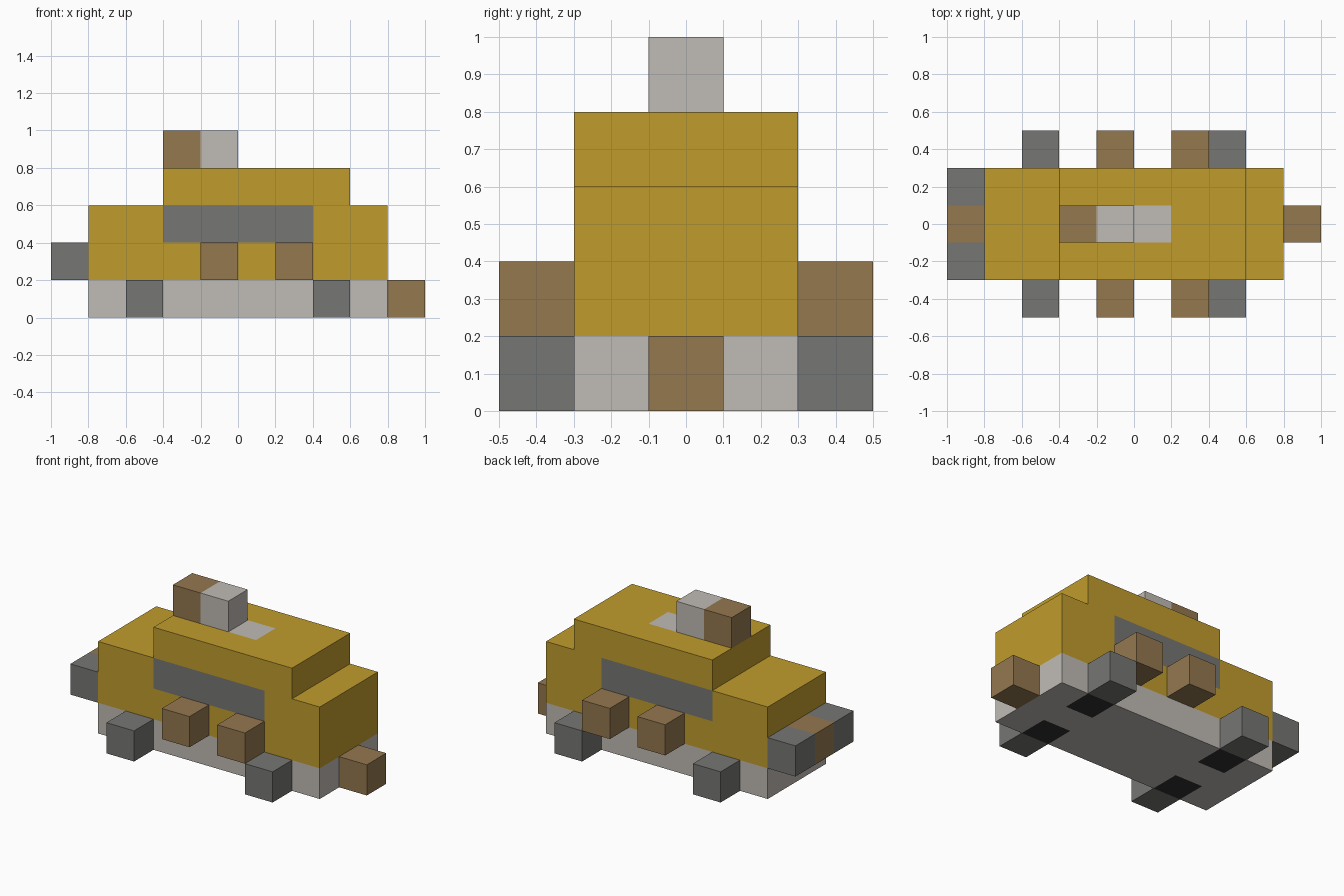
import bpy, bmesh
from mathutils import Vector

if "Cube" in bpy.data.objects:
    bpy.data.objects.remove(bpy.data.objects["Cube"], do_unlink=True)


def linear(c):
    c /= 255
    return c / 12.92 if c <= 0.04045 else ((c + 0.055) / 1.055) ** 2.4


def material(name, r, g, b):
    m = bpy.data.materials.new(name)
    m.use_nodes = True
    colour = (linear(r), linear(g), linear(b), 1)
    m.diffuse_color = colour
    m.node_tree.nodes["Principled BSDF"].inputs["Base Color"].default_value = colour
    return m


YELLOW = material("mustard yellow", 192, 156, 45)
BROWN = material("wood brown", 148, 120, 79)
GREY = material("dark grey", 118, 118, 116)
LIGHT = material("light grey", 192, 187, 181)
BLACK = material("black", 48, 48, 48)


def prism(name, profile, width, y, mats, cuts=(), rule=None):
    """Extrude an (x, z) profile along y, slice it, and colour faces by a rule."""
    bm = bmesh.new()
    face = bm.faces.new([bm.verts.new((x, y - width / 2, z)) for x, z in profile])
    out = bmesh.ops.extrude_face_region(bm, geom=[face])
    moved = [v for v in out["geom"] if isinstance(v, bmesh.types.BMVert)]
    bmesh.ops.translate(bm, verts=moved, vec=(0, width, 0))
    for axis, places in cuts:
        normal = Vector([float(a == axis) for a in "xyz"])
        for p in places:
            bmesh.ops.bisect_plane(bm, geom=bm.verts[:] + bm.edges[:] + bm.faces[:],
                                   plane_co=normal * p, plane_no=normal)
    bmesh.ops.recalc_face_normals(bm, faces=bm.faces[:])
    if rule:
        for f in bm.faces:
            f.material_index = int(rule(f.calc_center_median(), f.normal))
    mesh = bpy.data.meshes.new(name)
    bm.to_mesh(mesh)
    bm.free()
    for m in mats:
        mesh.materials.append(m)
    ob = bpy.data.objects.new(name, mesh)
    bpy.context.collection.objects.link(ob)
    return ob


def block(name, x, y, z, mat, size=0.2):
    """Small cube centred on x and y, with its bottom at z."""
    h = size / 2
    return prism(name, [(x - h, z), (x + h, z), (x + h, z + size), (x - h, z + size)],
                 size, y, [mat])


# Stepped body with a window band on both sides and a pale roof panel
def body_rule(c, n):
    window = abs(n.y) > 0.9 and abs(c.x) < 0.4 and 0.4 < c.z < 0.6
    panel = n.z > 0.9 and c.z > 0.7 and 0 < c.x < 0.2 and abs(c.y) < 0.1
    return 1 if window else 2 if panel else 0


prism("body", [(-0.8, 0.2), (0.8, 0.2), (0.8, 0.6), (0.6, 0.6),
               (0.6, 0.8), (-0.4, 0.8), (-0.4, 0.6), (-0.8, 0.6)], 0.6, 0,
      [YELLOW, GREY, LIGHT],
      [("x", (-0.4, 0, 0.2, 0.4)), ("y", (-0.1, 0.1)), ("z", (0.4, 0.6))], body_rule)

# Pale chassis with black patches underneath
prism("chassis", [(-0.8, 0), (0.8, 0), (0.8, 0.2), (-0.8, 0.2)], 0.6, 0,
      [LIGHT, BLACK], [("x", (-0.6, -0.4, 0.4, 0.6)), ("y", (-0.1, 0.1))],
      lambda c, n: n.z < -0.9 and 0.4 < abs(c.x) < 0.6 and abs(c.y) > 0.1)

# Wheels, side blocks and end lamps, repeated on both sides
for side, label in ((-1, "right"), (1, "left")):
    for x, place in ((-0.5, "first"), (0.5, "second")):
        block(f"wheel_{place}_{label}", x, side * 0.4, 0, GREY)
    for x, place in ((-0.1, "first"), (0.3, "second")):
        block(f"side_block_{place}_{label}", x, side * 0.4, 0.2, BROWN)
    block(f"end_lamp_{label}", -0.9, side * 0.2, 0.2, GREY)

# Centre blocks on the ends and the roof
block("end_lamp_middle", -0.9, 0, 0.2, BROWN)
block("tail_hitch", 0.9, 0, 0, BROWN)
block("roof_block_brown", -0.3, 0, 0.8, BROWN)
block("roof_block_pale", -0.1, 0, 0.8, LIGHT)
